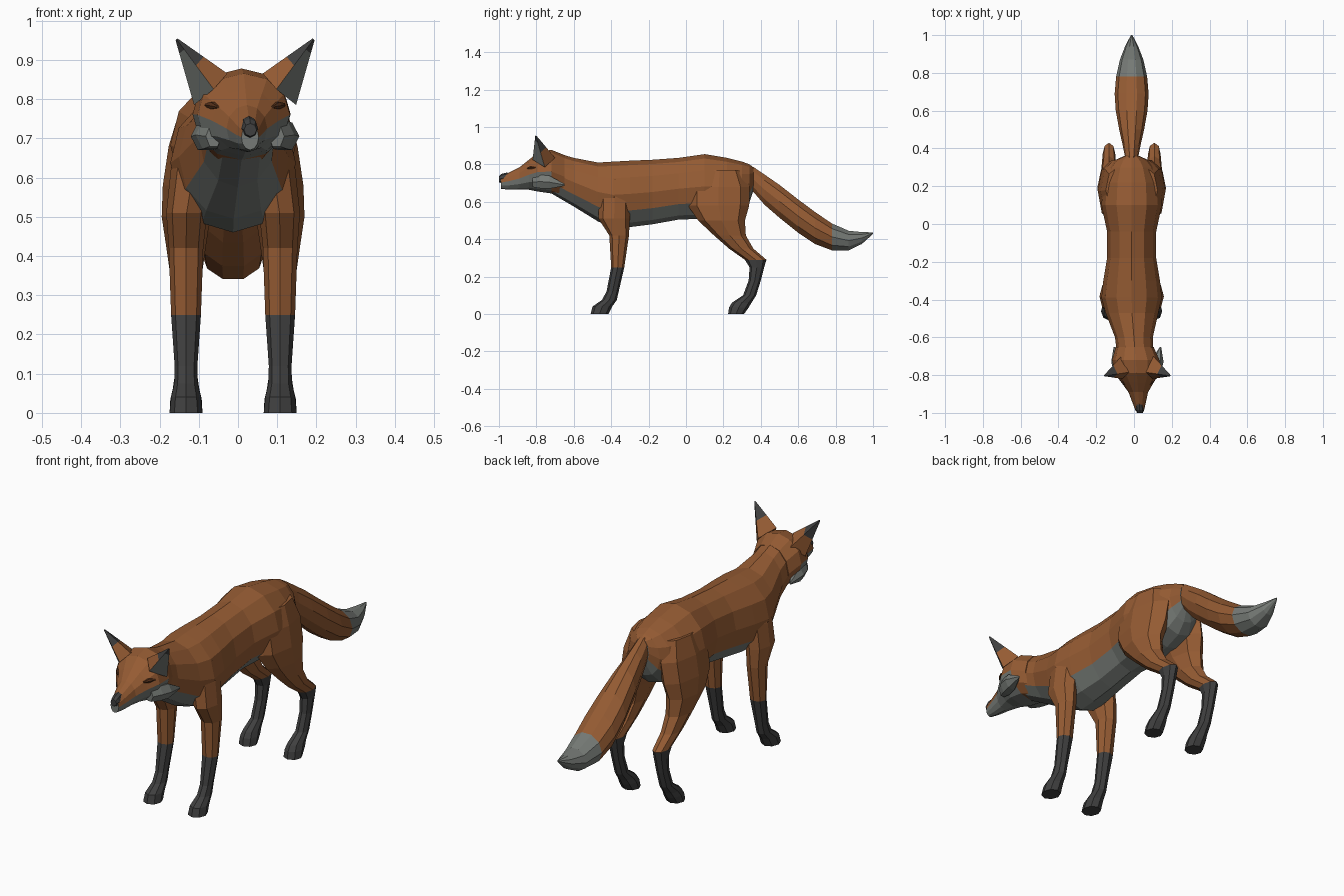
import bpy, bmesh
from math import sin, cos, tau
from mathutils import Vector

cube = bpy.data.objects.get("Cube")
if cube:
    bpy.data.objects.remove(cube, do_unlink=True)


def material(name, red, green, blue):
    mat = bpy.data.materials.new(name)
    mat.use_nodes = True
    mat.diffuse_color = (red, green, blue, 1)
    shader = mat.node_tree.nodes["Principled BSDF"]
    shader.inputs["Base Color"].default_value = (red, green, blue, 1)
    shader.inputs["Roughness"].default_value = .9
    return mat


RUST, GREY, DARK, EYE = range(4)
MATERIALS = [material("rust fur", .3, .105, .033),
             material("pale grey fur", .18, .195, .18),
             material("charcoal fur", .05, .05, .05),
             material("eye brown", .09, .03, .01)]


def skin(name, rings, colour, mirrored=False):
    """Bridge equal rings of points; colour(segment, side) picks each material."""
    bm = bmesh.new()
    loops = [[bm.verts.new(point) for point in ring] for ring in rings]
    count = len(loops[0])
    for segment, (lower, upper) in enumerate(zip(loops, loops[1:])):
        for side in range(count):
            after = (side + 1) % count
            face = bm.faces.new((lower[side], lower[after], upper[after], upper[side]))
            face.material_index = colour(segment, side)
    # Close both ends with the colour of the underside
    underside = count * 3 // 4
    bm.faces.new(loops[0]).material_index = colour(0, underside)
    bm.faces.new(loops[-1]).material_index = colour(len(loops) - 2, underside)
    bmesh.ops.recalc_face_normals(bm, faces=bm.faces)
    mesh = bpy.data.meshes.new(name)
    bm.to_mesh(mesh)
    bm.free()
    for mat in MATERIALS:
        mesh.materials.append(mat)
    part = bpy.data.objects.new(name, mesh)
    bpy.context.collection.objects.link(part)
    if mirrored:
        part.modifiers.new("Mirror", 'MIRROR').use_mirror_merge = False
    return part


def spine(y):
    """Centre line, bending slightly to the left toward the nose."""
    return max(0, -.45 - y) * .08


def leg_line(z):
    """Legs drop straight from the elbow and lean inward above it."""
    return .12 - max(0, z - .5) * .16


def loft(name, sections, colour, sides=12, centre=spine):
    """Lengthwise tube: sections are (y, half width, bottom, top)."""
    rings = []
    for y, width, bottom, top in sections:
        middle, height = (bottom + top) / 2, (top - bottom) / 2
        angles = [tau * k / sides for k in range(sides)]
        rings.append([(centre(y) + width * cos(a), y, middle + height * sin(a))
                      for a in angles])
    part = skin(name, rings, colour)
    part.location.x = TRUNK_X
    return part


def leg(name, sections, stocking):
    """Mirrored upright tube: sections are (z, half width, front, back)."""
    rings = []
    for z, width, front, back in sections:
        middle, depth = (front + back) / 2, (back - front) / 2
        angles = [tau * k / 8 for k in range(8)]
        rings.append([(leg_line(z) + width * cos(a), middle + depth * sin(a), z)
                      for a in angles])
    part = skin(name, rings, lambda segment, side: DARK if segment >= stocking else RUST,
                mirrored=True)
    part.location.x = TRUNK_X


TRUNK_X = -.0125
HEAD_X = .018

# Trunk and neck with a pale underside
loft("body", [
    (-.72, .095, .645, .87),
    (-.6, .1, .575, .835),
    (-.47, .14, .495, .81),
    (-.39, .16, .46, .815),
    (-.3, .15, .465, .82),
    (-.18, .13, .48, .825),
    (-.04, .13, .505, .835),
    (.1, .16, .51, .855),
    (.22, .15, .52, .835),
    (.3, .12, .55, .815),
    (.34, .085, .6, .8),
    (.36, .04, .66, .785),
], lambda segment, side: GREY if 7 <= side <= 10 else RUST)

# Head with pale muzzle and cheeks below its widest line
loft("head", [
    (-.99, .022, .67, .735),
    (-.95, .034, .665, .755),
    (-.89, .052, .665, .785),
    (-.84, .085, .665, .825),
    (-.79, .118, .655, .865),
    (-.72, .125, .645, .878),
    (-.65, .1, .62, .85),
], lambda segment, side: GREY if side >= 6 and segment < 5 else RUST)

loft("nose", [
    (-1, .016, .705, .738),
    (-.985, .021, .7, .75),
    (-.955, .02, .705, .757),
], lambda segment, side: DARK, sides=8)

# Paired face details, each side following its own line away from the nose
for prefix, sign in (("left", 1), ("right", -1)):
    loft(prefix + "_cheek_tuft", [
        (-.82, .02, .675, .735),
        (-.78, .036, .667, .75),
        (-.73, .036, .665, .745),
        (-.65, .003, .685, .697),
    ], lambda segment, side: GREY, sides=6,
        centre=lambda y: HEAD_X - TRUNK_X + sign * (.1 + (y + .74) / 4))
    loft(prefix + "_eye", [
        (-.85, .004, .777, .783),
        (-.83, .01, .773, .794),
        (-.805, .004, .78, .79),
    ], lambda segment, side: EYE, sides=6,
        centre=lambda y: HEAD_X - TRUNK_X + sign * (.083 + (y + .83) * .65))

# Ears: outer, front, inner and back corners tapering to a dark tip
tip = Vector((.18, -.805, .96))
corners = [Vector((.13, -.755, .785)), Vector((.08, -.82, .825)),
           Vector((.045, -.785, .865)), Vector((.085, -.7, .835))]
ear_rings = [[tip.lerp(corner, size) for corner in corners]
             for size in (1, .55, .25, .06)]


def ear_colour(segment, side):
    if side == 0 and segment < 2:
        return GREY
    return RUST if segment == 0 else DARK


skin("ears", ear_rings, ear_colour, mirrored=True).location.x = HEAD_X

# Bushy tail with a pale tip
loft("tail", [
    (.31, .03, .69, .8),
    (.36, .036, .65, .79),
    (.42, .048, .58, .75),
    (.5, .066, .51, .695),
    (.6, .084, .43, .617),
    (.69, .09, .37, .55),
    (.78, .082, .337, .488),
    (.87, .062, .338, .448),
    (.94, .035, .373, .44),
    (1, .004, .428, .437),
], lambda segment, side: GREY if segment >= 6 else RUST, sides=10)

# Front legs with dark stockings
leg("front_legs", [
    (.72, .055, -.44, -.32),
    (.62, .058, -.465, -.3),
    (.51, .052, -.468, -.3),
    (.42, .044, -.41, -.305),
    (.25, .038, -.4, -.33),
    (.12, .029, -.425, -.36),
    (.075, .03, -.45, -.37),
    (.04, .038, -.5, -.395),
    (0, .042, -.51, -.415),
], stocking=4)

# Hind legs with broad thighs and angled hocks
leg("hind_legs", [
    (.77, .06, .06, .3),
    (.68, .073, .01, .34),
    (.58, .072, .01, .338),
    (.5, .062, .065, .315),
    (.42, .05, .15, .32),
    (.35, .04, .23, .36),
    (.29, .033, .315, .43),
    (.25, .03, .34, .418),
    (.18, .027, .335, .4),
    (.1, .028, .305, .375),
    (.06, .034, .245, .35),
    (.035, .04, .23, .335),
    (0, .042, .225, .31),
], stocking=6)
